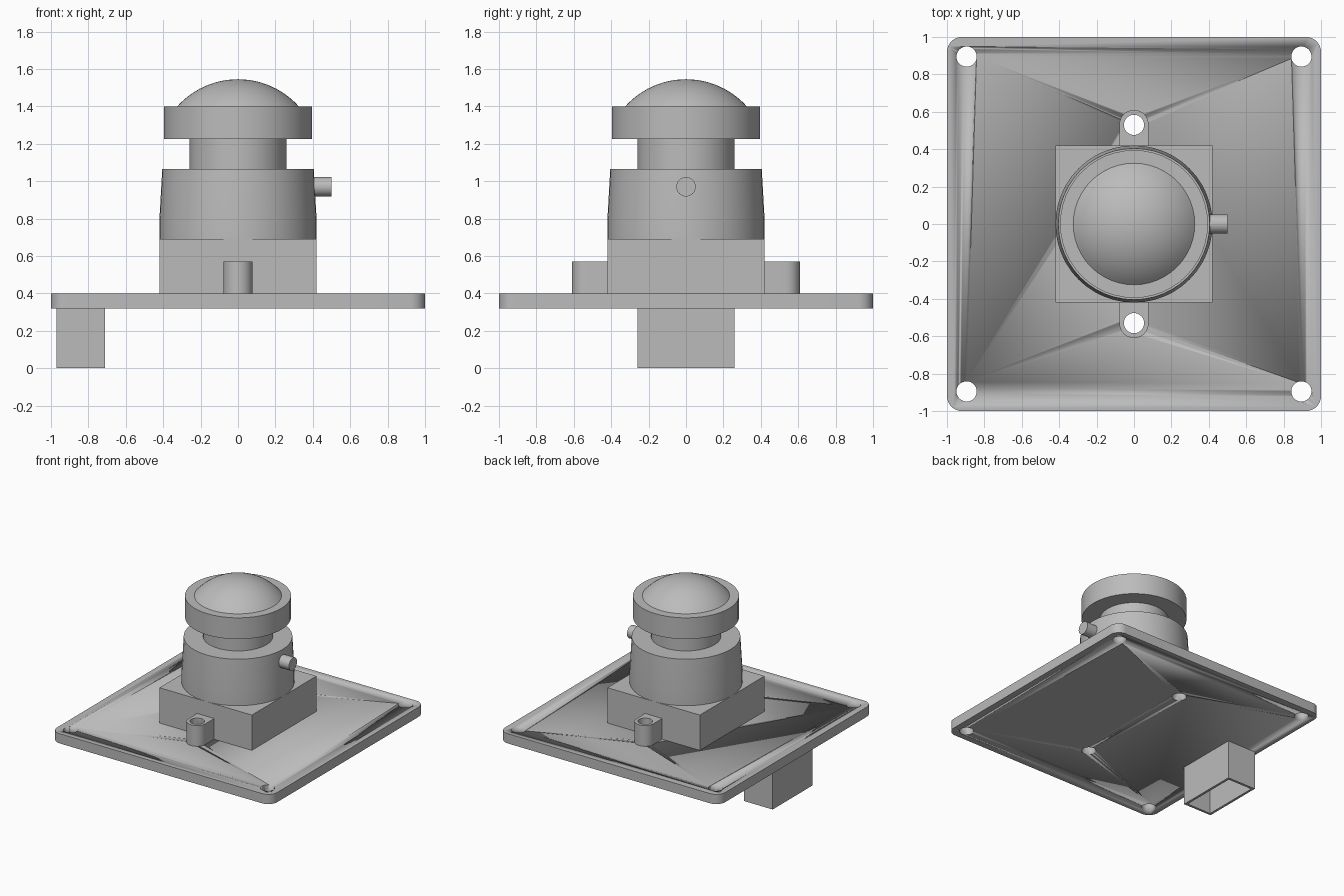
import bpy, bmesh, math

if "Cube" in bpy.data.objects:
    bpy.data.objects.remove(bpy.data.objects["Cube"], do_unlink=True)

grey = bpy.data.materials.new("plain_grey")
grey.use_nodes = True
colour = (0.5, 0.5, 0.5, 1)
grey.diffuse_color = colour
grey.node_tree.nodes["Principled BSDF"].inputs["Base Color"].default_value = colour


def finish(name, bm, smooth=True):
    bmesh.ops.recalc_face_normals(bm, faces=bm.faces)
    mesh = bpy.data.meshes.new(name)
    bm.to_mesh(mesh)
    bm.free()
    mesh.materials.append(grey)
    ob = bpy.data.objects.new(name, mesh)
    bpy.context.collection.objects.link(ob)
    if smooth:
        bpy.ops.object.select_all(action="DESELECT")
        ob.select_set(True)
        bpy.context.view_layer.objects.active = ob
        bpy.ops.object.shade_smooth_by_angle(angle=math.radians(35))
    return ob


def prism(name, outline, z0, z1):
    """Extrude a flat outline from z0 to z1."""
    bm = bmesh.new()
    face = bm.faces.new([bm.verts.new((x, y, z0)) for x, y in outline])
    top = bmesh.ops.extrude_face_region(bm, geom=[face])["geom"]
    verts = [v for v in top if isinstance(v, bmesh.types.BMVert)]
    bmesh.ops.translate(bm, verts=verts, vec=(0, 0, z1 - z0))
    return finish(name, bm)


def arc(cx, cy, r, start, end, n):
    return [(cx + r * math.cos(math.radians(start + (end - start) * i / n)),
             cy + r * math.sin(math.radians(start + (end - start) * i / n)))
            for i in range(n + 1)]


def lathe(name, profile, n=48):
    """Spin an (r, z) profile, closed by flat caps where it ends off the axis."""
    bm = bmesh.new()
    rings = []
    for r, z in profile:
        count = n if r > 0 else 1
        rings.append([bm.verts.new((r * math.cos(math.tau * i / n),
                                    r * math.sin(math.tau * i / n), z))
                      for i in range(count)])
    for a, b in zip(rings, rings[1:]):
        for i in range(n):
            j = (i + 1) % n
            corners = [a[i], a[j]] + ([b[j], b[i]] if len(b) > 1 else [b[0]])
            bm.faces.new(corners)
    for ring in (rings[0], rings[-1]):
        if len(ring) > 1:
            bm.faces.new(ring)
    return finish(name, bm)


def drill(ob, points, r):
    """Cut round vertical holes through an object."""
    for x, y in points:
        cutter = prism("cutter", arc(x, y, r, 0, 360, 32)[:-1], -1, 2)
        cutter.hide_render = True
        mod = ob.modifiers.new("hole", "BOOLEAN")
        mod.object, mod.solver = cutter, "EXACT"
        bpy.context.view_layer.objects.active = ob
        bpy.ops.object.modifier_apply(modifier=mod.name)
        bpy.data.objects.remove(cutter, do_unlink=True)


def rectangle(x0, x1, y0, y1):
    return [(x0, y0), (x1, y0), (x1, y1), (x0, y1)]


# Rounded circuit board with corner and mounting holes
c = 0.92
board = prism("board", arc(c, c, 0.08, 0, 90, 8) + arc(-c, c, 0.08, 90, 180, 8)
              + arc(-c, -c, 0.08, 180, 270, 8) + arc(c, -c, 0.08, 270, 360, 8), 0.32, 0.4)
h = 0.895
drill(board, [(h, h), (-h, h), (-h, -h), (h, -h), (0, 0.53), (0, -0.53)], 0.054)

# Square lens mount and its two drilled ears
prism("mount_base", rectangle(-0.42, 0.42, -0.42, 0.42), 0.4, 0.69)
for name, s in (("back_ear", 1), ("front_ear", -1)):
    outline = [(x, s * y) for x, y in
               [(0.078, 0.415)] + arc(0, 0.532, 0.078, 0, 180, 16) + [(-0.078, 0.415)]]
    ear = prism(name, outline, 0.4, 0.57)
    drill(ear, [(0, s * 0.53)], 0.054)

# Round lens barrel
lathe("holder", [(0.42, 0.685), (0.42, 0.8), (0.405, 1.065)])
lathe("neck", [(0.26, 1.06), (0.26, 1.23)])
lathe("lens_head", [(0.395, 1.225), (0.395, 1.4)])

# Domed front glass, a cap of a larger sphere
rim, rise = 0.325, 0.145
radius = (rim ** 2 + rise ** 2) / (2 * rise)
tilt = math.asin(rim / radius)
steps = 12
dome = [(radius * math.sin(tilt * (1 - i / steps)),
         1.4 + rise - radius + radius * math.cos(tilt * (1 - i / steps)))
        for i in range(steps)] + [(0, 1.4 + rise)]
lathe("lens_dome", dome)

# Focus locking screw on the left side
screw = lathe("lock_screw", [(0.052, 0.38), (0.052, 0.5)], 24)
screw.rotation_euler = (0, math.pi / 2, 0)
screw.location = (0, 0, 0.97)

# Connector shell under the board, open at the bottom
bm = bmesh.new()
outer = [bm.verts.new((x, y, 0.32)) for x, y in rectangle(-0.97, -0.71, -0.26, 0.26)]
rim_v = [bm.verts.new((v.co.x, v.co.y, 0)) for v in outer]
inner = [bm.verts.new((x, y, 0)) for x, y in rectangle(-0.95, -0.73, -0.24, 0.24)]
floor = [bm.verts.new((v.co.x, v.co.y, 0.3)) for v in inner]
for a, b in ((outer, rim_v), (rim_v, inner), (inner, floor)):
    for i in range(4):
        j = (i + 1) % 4
        bm.faces.new([a[i], a[j], b[j], b[i]])
bm.faces.new(outer)
bm.faces.new(floor)
finish("connector", bm, smooth=False)
